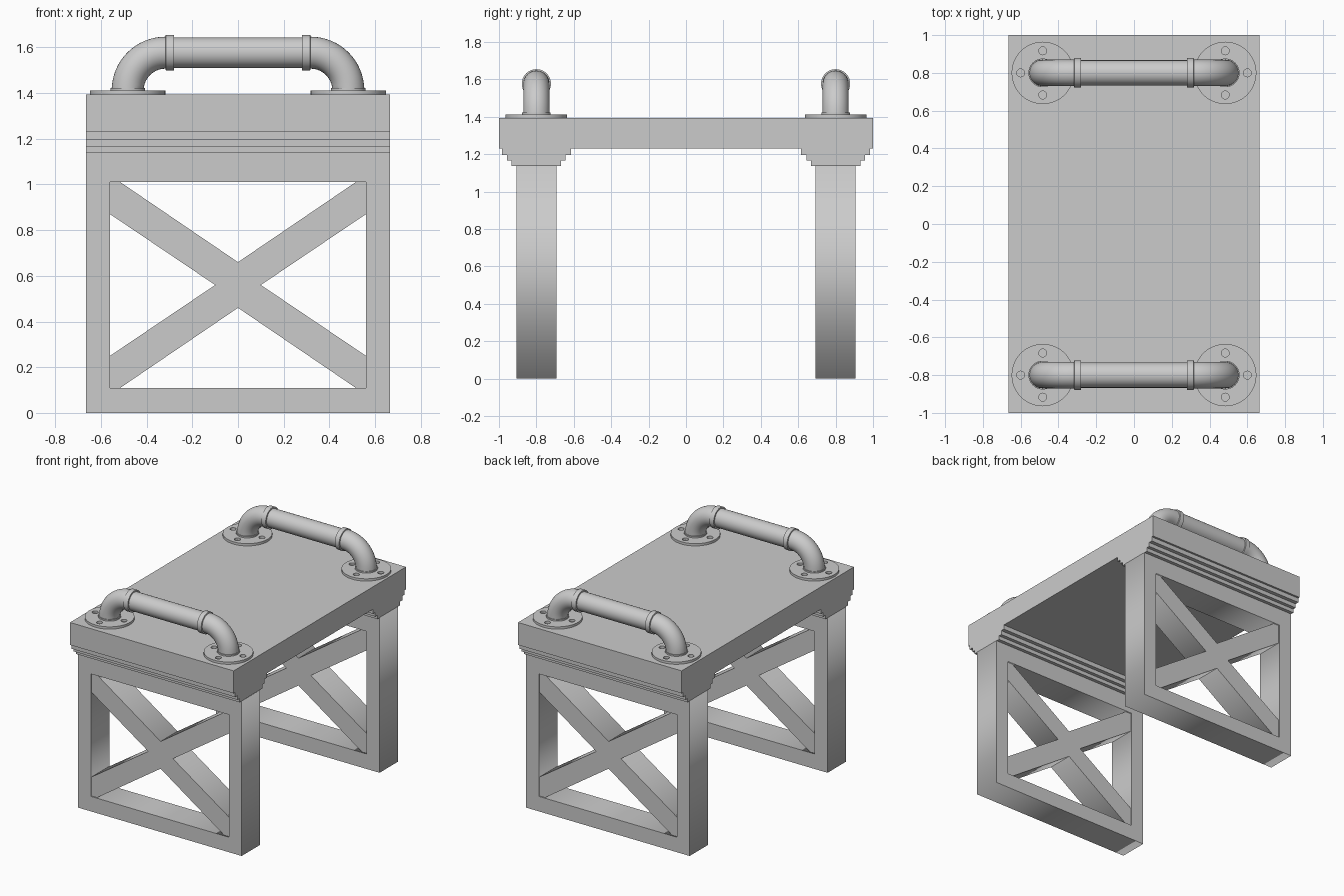
import bpy, bmesh
from math import sin, cos, pi, radians
from mathutils import Matrix

if "Cube" in bpy.data.objects:
    bpy.data.objects.remove(bpy.data.objects["Cube"])


def box(name, x, y, z0, z1, cy=0):
    """Box with half sizes x, y between heights z0 and z1."""
    bm = bmesh.new()
    bmesh.ops.create_cube(bm, size=1, matrix=Matrix.Translation((0, cy, (z0 + z1) / 2))
                          @ Matrix.Diagonal((2 * x, 2 * y, z1 - z0, 1)))
    return finish(name, bm)


def finish(name, bm, smooth=False):
    bmesh.ops.recalc_face_normals(bm, faces=bm.faces)
    me = bpy.data.meshes.new(name)
    bm.to_mesh(me)
    bm.free()
    ob = bpy.data.objects.new(name, me)
    bpy.context.collection.objects.link(ob)
    if smooth:
        bpy.ops.object.select_all(action='DESELECT')
        ob.select_set(True)
        bpy.context.view_layer.objects.active = ob
        bpy.ops.object.shade_smooth_by_angle(angle=radians(35))
    return ob


def plate(name, loops, half, matrix, smooth=False):
    """Extruded outline; later loops become holes."""
    cu = bpy.data.curves.new(name, 'CURVE')
    cu.dimensions, cu.fill_mode, cu.extrude = '2D', 'BOTH', half
    for loop in loops:
        sp = cu.splines.new('POLY')
        sp.points.add(len(loop) - 1)
        for p, (x, y) in zip(sp.points, loop):
            p.co = (x, y, 0, 1)
        sp.use_cyclic_u = True
    tmp = bpy.data.objects.new(name, cu)
    bpy.context.collection.objects.link(tmp)
    dg = bpy.context.evaluated_depsgraph_get()
    me = bpy.data.meshes.new_from_object(tmp.evaluated_get(dg))
    bpy.data.objects.remove(tmp)
    bpy.data.curves.remove(cu)
    bm = bmesh.new()
    bm.from_mesh(me)
    bpy.data.meshes.remove(me)
    bmesh.ops.remove_doubles(bm, verts=bm.verts, dist=1e-5)
    bm.transform(matrix)
    return finish(name, bm, smooth)


def circle(cx, cy, r, n):
    return [(cx + r * cos(2 * pi * i / n), cy + r * sin(2 * pi * i / n)) for i in range(n)]


def rect(x, z0, z1):
    return [(-x, z0), (x, z0), (x, z1), (-x, z1)]


def pipe(name, stations, cy, n=32):
    """Tube through stations (x, z, heading angle, radius) in the xz plane."""
    bm = bmesh.new()
    rings = []
    for x, z, a, r in stations:
        rings.append([bm.verts.new((x - sin(a) * r * cos(t), cy + r * sin(t), z + cos(a) * r * cos(t)))
                      for t in (2 * pi * i / n for i in range(n))])
    for r0, r1 in zip(rings, rings[1:]):
        for i in range(n):
            j = (i + 1) % n
            bm.faces.new((r0[i], r0[j], r1[j], r1[i]))
    bm.faces.new(rings[0])
    bm.faces.new(rings[-1])
    return finish(name, bm, True)


# Handle path: base ring, elbow, collar, then mirrored
FX, BEND, TOP = 0.483, 0.165, 1.395
Z0 = TOP + 0.017
left = [(-FX, Z0 - 0.01, pi / 2, 0.076), (-FX, Z0 + 0.01, pi / 2, 0.076), (-FX, Z0 + 0.01, pi / 2, 0.07)]
for i in range(1, 17):
    t = pi / 2 * i / 16
    left.append((-FX + BEND * (1 - cos(t)), Z0 + BEND * sin(t), pi / 2 - t, 0.07))
zt = Z0 + BEND
left += [(-0.316, zt, 0, 0.078), (-0.281, zt, 0, 0.078), (-0.281, zt, 0, 0.067)]
path = left + [(-x, z, -a, r) for x, z, a, r in reversed(left)]

# Brace arm from the centre to the upper left corner
ARM = [(0, 0.10), (0, 0), (-0.10, 0), (-0.56, 0.31), (-0.56, 0.45), (-0.515, 0.45)]

# Table top
box("table_top", 0.665, 1.0, 1.23, TOP)

for side, cy in (("front", -0.8), ("back", 0.8)):
    upright = Matrix.Translation((0, cy, 0)) @ Matrix.Rotation(pi / 2, 4, 'X')
    # Leg frame with window
    plate(f"{side}_leg_frame", [rect(0.665, 0, 1.14), rect(0.56, 0.11, 1.01)], 0.107, upright)
    # Cross brace
    for i, (sx, sz) in enumerate(((1, 1), (-1, 1), (1, -1), (-1, -1))):
        plate(f"{side}_brace_arm_{i + 1}", [[(x * sx, 0.56 + z * sz) for x, z in ARM]], 0.098, upright)
    # Stepped moulding
    for i, (w, z0, z1) in enumerate(((0.132, 1.138, 1.166), (0.157, 1.166, 1.197), (0.185, 1.197, 1.23))):
        box(f"{side}_moulding_{i + 1}", 0.665, w, z0, z1, cy)
    # Pipe handle and flanges
    pipe(f"{side}_handle", path, cy)
    for s, label in ((-1, "left"), (1, "right")):
        holes = [circle(0.117 * cos(k * pi / 2), 0.117 * sin(k * pi / 2), 0.021, 16) for k in range(4)]
        plate(f"{side}_{label}_flange", [circle(0, 0, 0.165, 48)] + holes, 0.0085,
              Matrix.Translation((s * FX, cy, TOP + 0.0085)), True)
